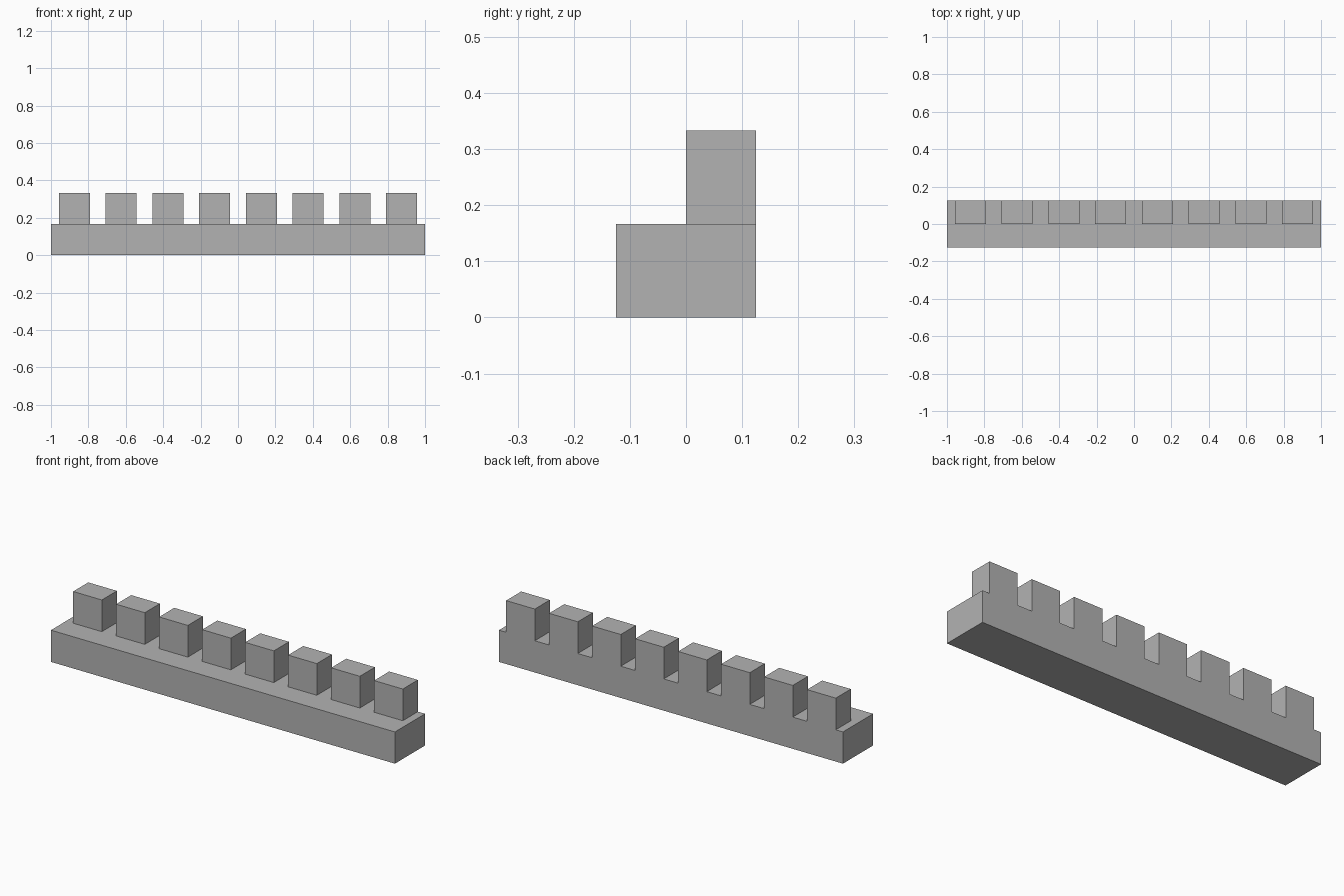
import bpy
import bmesh

if "Cube" in bpy.data.objects:
    bpy.data.objects.remove(bpy.data.objects["Cube"])

COUNT = 8                 # number of merlons
PITCH = 2.0 / COUNT       # spacing along the wall
WIDTH = 1 / 6             # merlon width
HALF_DEPTH = 0.125
BASE_TOP, MERLON_TOP = 1 / 6, 1 / 3

stone = bpy.data.materials.new("grey_stone")
stone.diffuse_color = (0.45, 0.45, 0.45, 1)
stone.use_nodes = True
stone.node_tree.nodes["Principled BSDF"].inputs["Base Color"].default_value = stone.diffuse_color

# Wall base: a long box
bm = bmesh.new()
bmesh.ops.create_cube(bm, size=1)
for v in bm.verts:
    v.co.x *= 2
    v.co.y *= 2 * HALF_DEPTH
    v.co.z = (v.co.z + 0.5) * BASE_TOP


def cut_top(co, normal):
    """Split the top faces along a plane."""
    faces = [f for f in bm.faces if f.normal.z > 0.9]
    edges = {e for f in faces for e in f.edges}
    verts = {v for f in faces for v in f.verts}
    bmesh.ops.bisect_plane(bm, geom=faces + list(edges) + list(verts),
                           plane_co=co, plane_no=normal)
    bm.normal_update()


# Mark out the merlon footprints on the top
bm.normal_update()
centres = [-1 + PITCH * (i + 0.5) for i in range(COUNT)]
cut_top((0, 0, 0), (0, 1, 0))
for c in centres:
    for side in (-1, 1):
        cut_top((c + side * WIDTH / 2, 0, 0), (1, 0, 0))

# Raise the merlons along the back edge
feet = []
for f in bm.faces:
    m = f.calc_center_median()
    if f.normal.z > 0.9 and m.y > 0 and any(abs(m.x - c) < 0.01 for c in centres):
        feet.append(f)
for f in feet:
    top = bmesh.ops.extrude_discrete_faces(bm, faces=[f])["faces"][0]
    for v in top.verts:
        v.co.z = MERLON_TOP

# Merge flat regions into clean faces
bmesh.ops.remove_doubles(bm, verts=bm.verts, dist=1e-5)
bmesh.ops.dissolve_limit(bm, angle_limit=0.01, verts=bm.verts, edges=bm.edges)
bmesh.ops.recalc_face_normals(bm, faces=bm.faces)

mesh = bpy.data.meshes.new("battlement_wall")
bm.to_mesh(mesh)
bm.free()
mesh.materials.append(stone)
wall = bpy.data.objects.new("battlement_wall", mesh)
bpy.context.collection.objects.link(wall)
